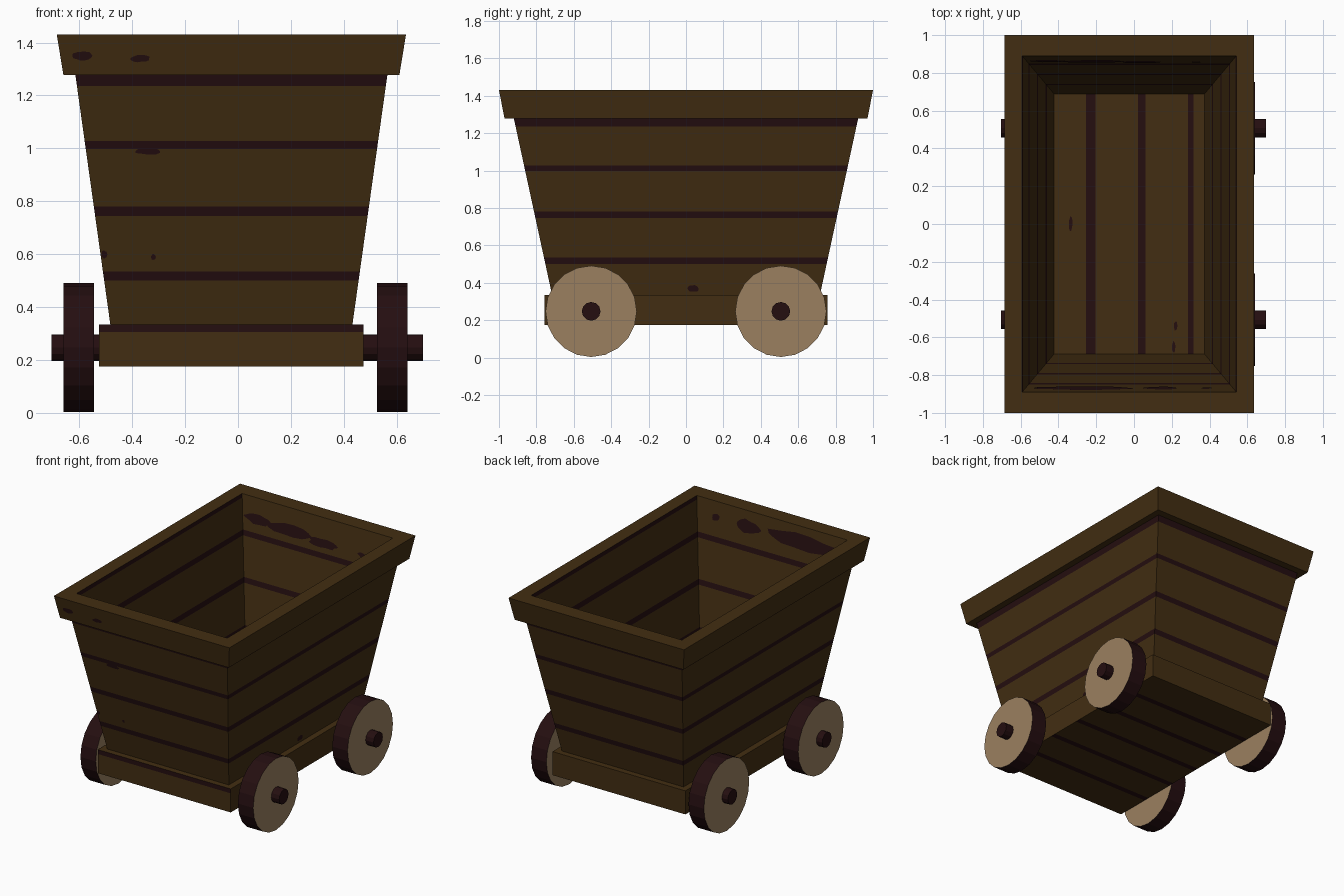
import bpy, bmesh, math, random
from mathutils import Vector

if "Cube" in bpy.data.objects:
    bpy.data.objects.remove(bpy.data.objects["Cube"])
random.seed(4)
CX = -0.025  # the tub sits slightly off centre


def mat(name, rgb):
    m = bpy.data.materials.new(name)
    m.diffuse_color = (*rgb, 1)
    m.use_nodes = True
    m.node_tree.nodes["Principled BSDF"].inputs["Base Color"].default_value = m.diffuse_color
    return m


WOOD = mat("brown wood", (0.055, 0.027, 0.006))
DARK = mat("dark seam", (0.018, 0.0044, 0.0052))
TAN = mat("tan wheel face", (0.33, 0.216, 0.117))


def finish(name, bm, mats, recalc=True):
    if recalc:
        bmesh.ops.recalc_face_normals(bm, faces=bm.faces)
    me = bpy.data.meshes.new(name)
    bm.to_mesh(me)
    bm.free()
    for m in mats:
        me.materials.append(m)
    ob = bpy.data.objects.new(name, me)
    bpy.context.collection.objects.link(ob)
    return ob


def outer(z):
    return z, 0.457 + 0.14 * (z - 0.33), 0.715 + 0.2166 * (z - 0.33)


def inner(z):
    return z, 0.567 - 0.155 * (1.43 - z), 0.89 - 0.185 * (1.43 - z)


# Tub: outer wall, rim and inner wall lofted as one shell, with seam bands
rings = [(outer(z), d) for z, d in [
    (0.33, 0), (0.50, 1), (0.535, 0), (0.745, 1), (0.78, 0),
    (0.997, 1), (1.027, 0), (1.235, 1), (1.277, 0)]]
rings += [((1.277, 0.635, 0.97), 0), ((1.43, 0.66, 1.0), 0)]
rings += [(inner(z), d) for z, d in [
    (1.43, 2), (1.405, 0), (1.21, 1), (1.175, 0), (0.92, 1),
    (0.885, 0), (0.625, 1), (0.59, 0), (0.34, 0)]]
bm = bmesh.new()
loops = [[bm.verts.new((CX + sx * hx, sy * hy, z))
          for sx, sy in ((-1, -1), (1, -1), (1, 1), (-1, 1))]
         for (z, hx, hy), d in rings]
for k in range(len(loops) - 1):
    d = rings[k][1]
    for i in range(4):
        j = (i + 1) % 4
        f = bm.faces.new((loops[k][i], loops[k][j], loops[k + 1][j], loops[k + 1][i]))
        f.material_index = int(d == 1 or (d == 2 and i % 2 == 1))
finish("tub", bm, [WOOD, DARK], recalc=False)

# Floor planks with dark gaps
bm = bmesh.new()
xs = [CX - 0.398, -0.255, -0.205, 0.02, 0.06, 0.285, 0.315, CX + 0.398]
for k in range(7):
    f = bm.faces.new([bm.verts.new((x, y, 0.34)) for x, y in (
        (xs[k], -0.688), (xs[k + 1], -0.688), (xs[k + 1], 0.688), (xs[k], 0.688))])
    f.material_index = k % 2
finish("floor", bm, [WOOD, DARK], recalc=False)

# Base frame, cut for the front seam and the seams underneath
bm = bmesh.new()
bmesh.ops.create_cube(bm, size=1)
for v in bm.verts:
    v.co = (CX + v.co.x, v.co.y * 1.514, 0.255 + v.co.z * 0.16)


def cut(co, no):
    bmesh.ops.bisect_plane(bm, geom=bm.verts[:] + bm.edges[:] + bm.faces[:],
                           plane_co=co, plane_no=no)


cut((0, 0, 0.305), (0, 0, 1))
seams = [-0.5, -0.25, 0, 0.25, 0.5]
for y in seams:
    cut((0, y - 0.02, 0), (0, 1, 0))
    cut((0, y + 0.02, 0), (0, 1, 0))
bm.normal_update()
for f in bm.faces:
    c = f.calc_center_median()
    front = f.normal.y < -0.9 and c.z > 0.305
    under = f.normal.z < -0.9 and any(abs(c.y - y) < 0.015 for y in seams)
    f.material_index = int(front or under)
finish("base", bm, [WOOD, DARK], recalc=False)


# Wheels and axle stubs: discs lying along x
def disc(name, x0, x1, y, r, sides, mats):
    bm = bmesh.new()
    bmesh.ops.create_cone(bm, cap_ends=True, segments=sides, radius1=r, radius2=r,
                          depth=abs(x1 - x0))
    for v in bm.verts:
        a, b, c = v.co
        v.co = ((x0 + x1) / 2 + c, y + a, 0.247 + b)
    bm.normal_update()
    for f in bm.faces:
        f.material_index = len(mats) - 1 if abs(f.normal.x) > 0.9 else 0
    finish(name, bm, mats)


for yn, y in (("front", -0.507), ("back", 0.507)):
    disc(yn + "_left_wheel", -0.66, -0.545, y, 0.244, 20, [DARK, TAN])
    disc(yn + "_right_wheel", 0.525, 0.64, y, 0.244, 20, [DARK, TAN])
    disc(yn + "_axle", -0.705, 0.70, y, 0.05, 12, [DARK])


# Worn patches: thin irregular plates lying on a surface
def patch(name, co, u, v, a, b):
    u, v = Vector(u).normalized(), Vector(v).normalized()
    co = Vector(co) + u.cross(v) * 0.003
    bm = bmesh.new()
    n = 14
    vs = []
    for i in range(n):
        t = 2 * math.pi * i / n
        r = random.uniform(0.8, 1.1)
        vs.append(bm.verts.new(co + u * a * r * math.cos(t) + v * b * r * math.sin(t)))
    bm.faces.new(vs)
    finish(name, bm, [DARK], recalc=False)


X, Y = (1, 0, 0), (0, 1, 0)
for x, z, a, b in ((-0.585, 1.35, 0.04, 0.02), (-0.37, 1.34, 0.038, 0.014)):
    patch("rim_patch", (x, -0.97 - 0.196 * (z - 1.277), z), X, (0, -0.196, 1), a, b)
for x, z, a, b in ((-0.505, 0.6, 0.012, 0.015), (-0.32, 0.59, 0.01, 0.012),
                   (-0.34, 0.99, 0.05, 0.015)):
    patch("front_patch", (x, -outer(z)[2], z), X, (0, -0.2166, 1), a, b)
patch("side_patch", (CX + outer(0.37)[1], 0.04, 0.37), Y, (0.14, 0, 1), 0.03, 0.02)
for x, z, a, b in ((0.385, 1.33, 0.03, 0.025), (0.145, 1.33, 0.1, 0.045),
                   (-0.27, 1.33, 0.27, 0.055)):
    patch("inner_front_patch", (x, -inner(z)[2], z), (-1, 0, 0), (0, -0.185, 1), a, b)
for x, z, a, b in ((-0.46, 1.3, 0.1, 0.035), (-0.22, 1.29, 0.16, 0.04),
                   (0.04, 1.27, 0.11, 0.03), (0.33, 1.27, 0.03, 0.015)):
    patch("inner_back_patch", (x, inner(z)[2], z), X, (0, 0.185, 1), a, b)
for x, y, b in ((-0.335, 0, 0.04), (0.22, -0.54, 0.025), (0.21, -0.65, 0.03)):
    patch("floor_patch", (x, y, 0.34), X, Y, 0.01, b)
